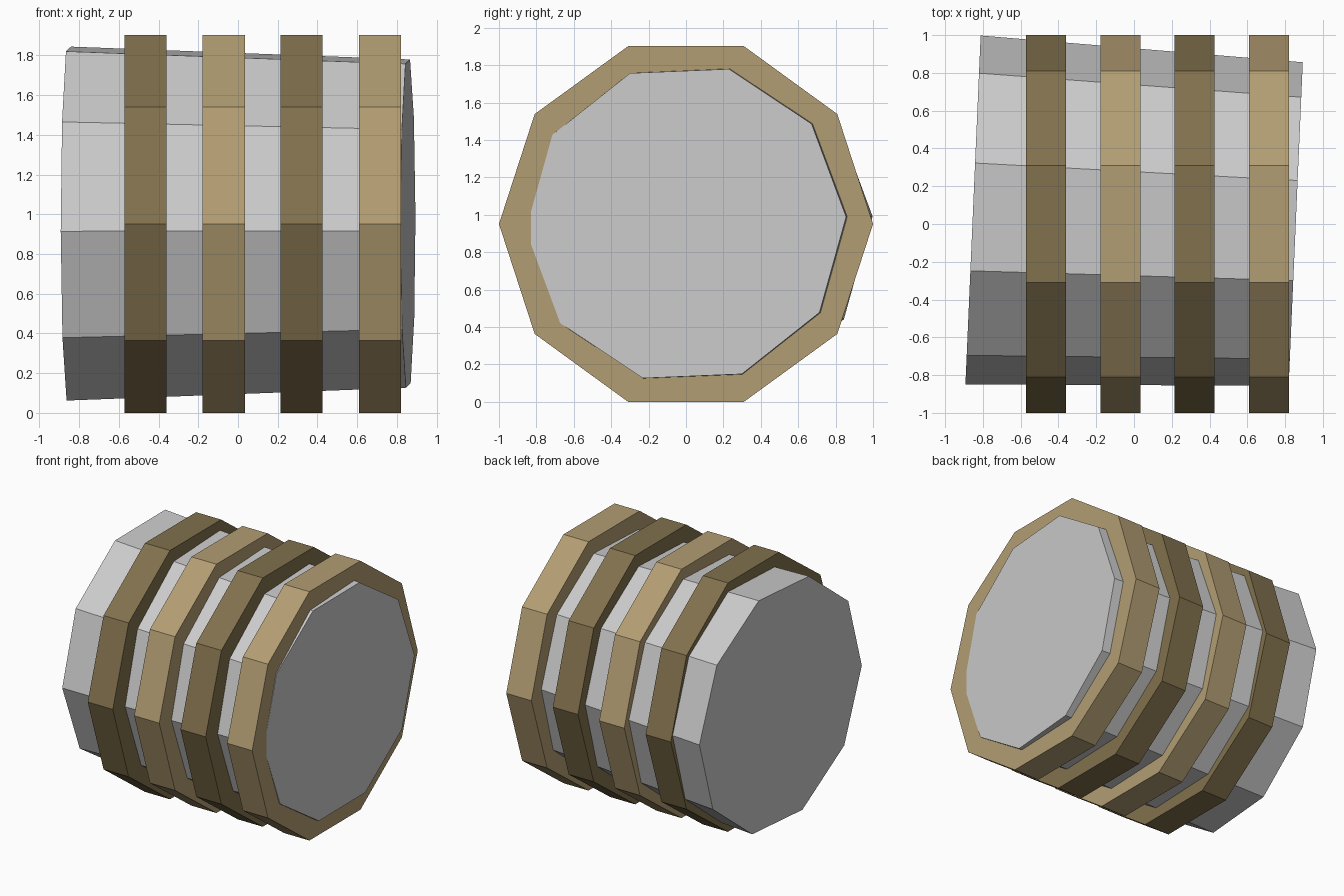
import bpy, bmesh
from math import radians, sin
from mathutils import Matrix

if "Cube" in bpy.data.objects:
    bpy.data.objects.remove(bpy.data.objects["Cube"])

SIDES = 10
CENTRE_Z = sin(radians(72))  # apothem of the unit decagon, so the bands rest on z = 0


def material(name, color):
    m = bpy.data.materials.new(name)
    m.diffuse_color = (*color, 1)
    m.use_nodes = True
    m.node_tree.nodes["Principled BSDF"].inputs["Base Color"].default_value = m.diffuse_color
    return m


def drum(name, r_left, r_right, length, centre, spin=0, yaw=0, mat=None):
    """Ten-sided (tapered) drum lying along the x axis."""
    rot = (Matrix.Rotation(radians(yaw), 4, 'Z')
           @ Matrix.Rotation(radians(spin), 4, 'X')
           @ Matrix.Rotation(radians(90), 4, 'Y'))
    bm = bmesh.new()
    bmesh.ops.create_cone(bm, cap_ends=True, segments=SIDES, radius1=r_left,
                          radius2=r_right, depth=length, matrix=rot)
    me = bpy.data.meshes.new(name)
    bm.to_mesh(me)
    bm.free()
    ob = bpy.data.objects.new(name, me)
    ob.location = centre
    bpy.context.collection.objects.link(ob)
    if mat:
        me.materials.append(mat)
    return ob


# Slightly crooked tapered core
drum("core", 0.925, 0.858, 1.71, (0.002, 0.037, CENTRE_Z + 0.002), spin=2.4, yaw=-2.5)

# Four bands, alternating dark and light
dark = material("dark_band", (0.22, 0.165, 0.075))
light = material("light_band", (0.45, 0.34, 0.17))
for i, x in enumerate((-0.465, -0.072, 0.32, 0.714)):
    drum(f"band_{i + 1}", 1, 1, 0.212, (x, 0, CENTRE_Z), mat=light if i % 2 else dark)
